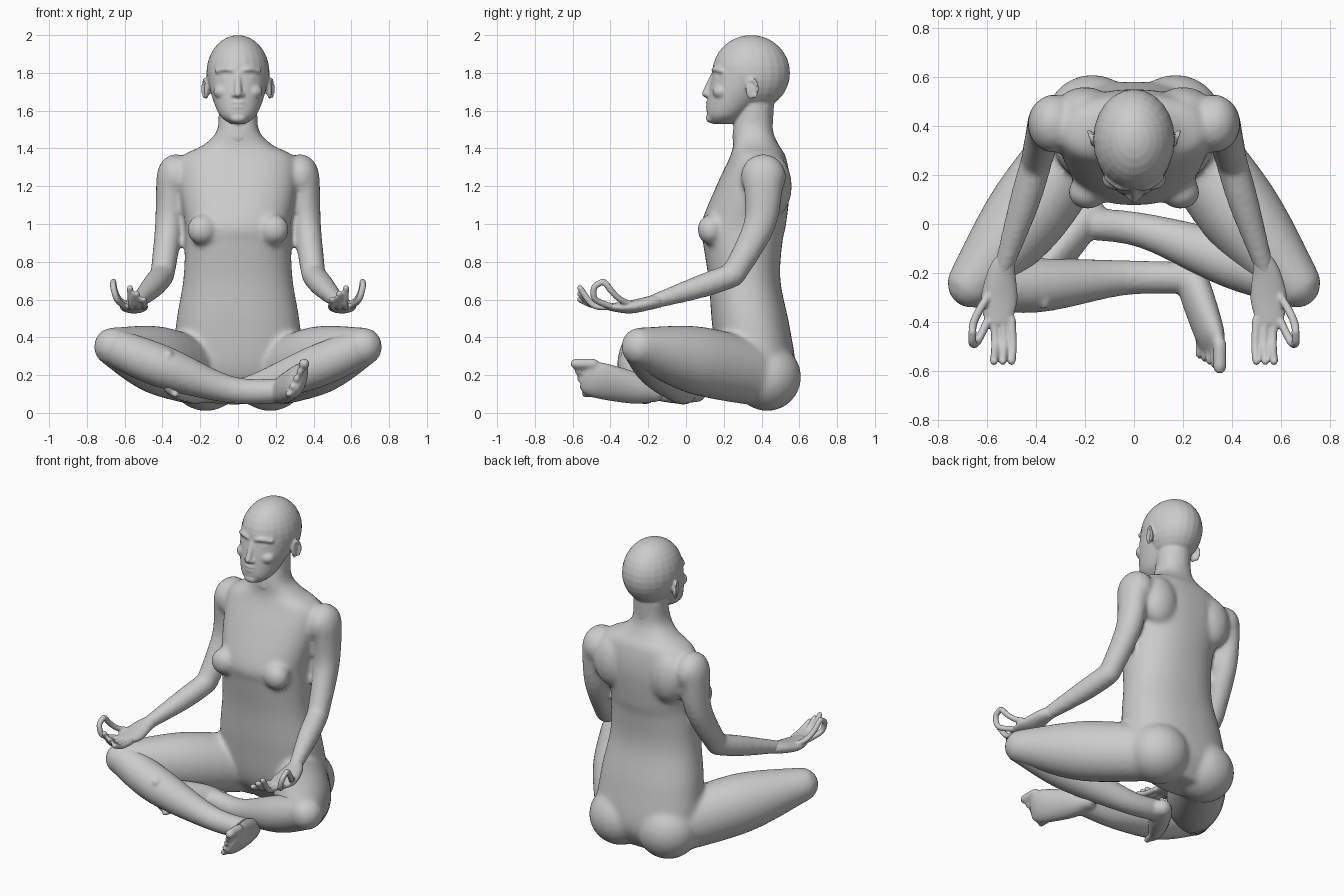
import bpy, bmesh
from math import cos, sin, tau, radians, copysign
from mathutils import Vector, Matrix

if "Cube" in bpy.data.objects:
    bpy.data.objects.remove(bpy.data.objects["Cube"])

# One matte colour for the whole figure
shade = (0.6, 0.6, 0.6, 1)
grey = bpy.data.materials.new("matte_grey")
grey.use_nodes = True
grey.diffuse_color = shade
grey.node_tree.nodes["Principled BSDF"].inputs["Base Color"].default_value = shade

UP, SIDE, BACK = Vector((0, 0, 1)), Vector((1, 0, 0)), Vector((0, 1, 0))
SAME, MIRROR = Matrix(), Matrix.Diagonal((-1, 1, 1, 1))
SIDES = {"left": SAME, "right": MIRROR}


def spline(rows, steps=6):
    """Smooth curve through rows of numbers (Catmull-Rom)."""
    rows = [Vector(row) for row in rows]
    last = len(rows) - 1
    curve = []
    for i in range(last):
        before, start, end, after = (rows[min(max(k, 0), last)] for k in range(i - 1, i + 3))
        pull_in, pull_out = (end - before) / 2, (after - start) / 2
        bend = start - end
        for step in range(steps):
            t = step / steps
            curve.append(start + t * (pull_in + t * (-3 * bend - 2 * pull_in - pull_out
                                                     + t * (2 * bend + pull_in + pull_out))))
    return curve + [rows[last]]


def skin(bm, rings):
    """Bridge rings of points into a closed tube."""
    loops = [[bm.verts.new(point) for point in ring] for ring in rings]
    for lower, upper in zip(loops, loops[1:]):
        for i in range(len(lower)):
            bm.faces.new((lower[i - 1], lower[i], upper[i], upper[i - 1]))
    bm.faces.new(loops[0][::-1])
    bm.faces.new(loops[-1])


def limb(bm, points, radii, place=SAME, ref=UP, flat=(1, 1), sides=24):
    """Round-ended tube; flat narrows it across ref from start to end."""
    curve = spline([(*point, radius) for point, radius in zip(points, radii)])
    centres = [Vector(row[:3]) for row in curve]
    last = len(curve) - 1
    rings = []
    for k, centre in enumerate(centres):
        along = (centres[min(k + 1, last)] - centres[max(k - 1, 0)]).normalized()
        tall = (ref - along * ref.dot(along)).normalized()
        wide = along.cross(tall) * (flat[0] + (flat[1] - flat[0]) * k / last)
        radius = curve[k][-1]
        bulge = radius * min(1, wide.length)
        angles = {0: (-80, -60, -30, 0), last: (0, 30, 60, 80)}.get(k, (0,))
        for angle in map(radians, angles):
            middle, size = centre + along * bulge * sin(angle), radius * cos(angle)
            rings.append([place @ (middle + size * (wide * cos(tau * i / sides) + tall * sin(tau * i / sides)))
                          for i in range(sides)])
    skin(bm, rings)


def stack(bm, rows, power=2.0, sides=48):
    """Level rounded sections; rows are height, front, back, half width."""
    def rounded(value):
        return copysign(abs(value) ** (2 / power), value)

    turns = [tau * i / sides for i in range(sides)]
    skin(bm, [[(half * rounded(cos(a)), (front + back) / 2 + (back - front) / 2 * rounded(sin(a)), height)
               for a in turns] for height, front, back, half in spline(rows)])


def ball(bm, centre, radii, place=SAME):
    bmesh.ops.create_uvsphere(bm, u_segments=24, v_segments=16, radius=1,
                              matrix=place @ Matrix.Translation(centre) @ Matrix.Diagonal((*radii, 1)))


def finish(name, bm, voxel, smoothing):
    """Fuse the overlapping volumes into one smooth surface."""
    bmesh.ops.recalc_face_normals(bm, faces=bm.faces)
    mesh = bpy.data.meshes.new(name)
    bm.to_mesh(mesh)
    bm.free()
    mesh.materials.append(grey)
    part = bpy.data.objects.new(name, mesh)
    bpy.context.collection.objects.link(part)
    fuse = part.modifiers.new("fuse", 'REMESH')
    fuse.mode, fuse.voxel_size, fuse.use_smooth_shade = 'VOXEL', voxel, True
    soften = part.modifiers.new("soften", 'SMOOTH')
    soften.factor, soften.iterations = 0.5, smoothing


# Joints of the left side
shoulder, elbow, wrist = (.35, .41, 1.25), (.4, .25, .73), (.54, -.2, .58)
hip, knee = (.17, .42, .2), (.66, -.24, .35)

# Body: torso, neck, arms and thighs
bm = bmesh.new()
stack(bm, [(.05, .3, .5, .17), (.2, .18, .58, .33), (.45, .14, .55, .33), (.7, .12, .5, .29),
           (.9, .09, .51, .28), (1, .08, .53, .28), (1.2, .16, .55, .31), (1.35, .23, .53, .3),
           (1.42, .25, .49, .18), (1.5, .25, .46, .11), (1.65, .28, .46, .1)], power=2.3)
for place in SIDES.values():
    ball(bm, (.17, .43, .19), (.19, .18, .18), place)     # seat
    ball(bm, (.19, .13, .97), (.08, .07, .08), place)     # chest
    ball(bm, (.2, .47, 1.2), (.12, .09, .16), place)      # shoulder blade
    ball(bm, (.33, .41, 1.25), (.1, .12, .12), place)     # shoulder
    limb(bm, [shoulder, (.365, .39, 1), elbow], [.11, .085, .065], place, ref=BACK, flat=(.75, 1))
    limb(bm, [elbow, (.45, .08, .67), wrist], [.065, .062, .037], place)
    limb(bm, [hip, (.43, .05, .28), knee], [.17, .18, .105], place, flat=(.9, 1))
finish("body", bm, .015, 8)

# Head with face and ears
bm = bmesh.new()
ball(bm, (0, .345, 1.8), (.167, .206, .2))
stack(bm, [(1.53, .14, .24, .04), (1.58, .11, .32, .1), (1.7, .12, .45, .145), (1.8, .14, .5, .16)])
limb(bm, [(0, .35, 1.45), (0, .37, 1.7)], [.105, .1], ref=BACK)
limb(bm, [(0, .145, 1.79), (0, .104, 1.69)], [.014, .02], ref=SIDE)   # nose
ball(bm, (0, .124, 1.643), (.04, .02, .01))               # upper lip
ball(bm, (0, .124, 1.62), (.036, .02, .01))               # lower lip
ball(bm, (0, .135, 1.56), (.045, .03, .026))              # chin
rim = [radians(angle) for angle in range(-60, 211, 45)]
for place in SIDES.values():
    ball(bm, (.02, .122, 1.683), (.016, .02, .014), place)   # nostril
    ball(bm, (.062, .18, 1.772), (.032, .03, .018), place)   # eye
    ball(bm, (.08, .185, 1.7), (.05, .045, .04), place)      # cheek
    ball(bm, (.167, .345, 1.71), (.012, .03, .05), place)    # ear
    limb(bm, [(.02, .15, 1.81), (.06, .153, 1.82), (.11, .19, 1.81)], [.014] * 3, place)   # brow
    limb(bm, [(.176 + .01 * cos(a), .35 + .028 * cos(a), 1.715 + .05 * sin(a)) for a in rim],
         [.008] * len(rim), place, ref=SIDE, sides=12)       # ear rim
finish("head", bm, .008, 2)

# Hands, palm up with thumb and index finger touching
index_finger = [(.6, -.4, .565), (.64, -.48, .6), (.66, -.485, .665), (.66, -.44, .695)]
thumb = [(.58, -.27, .57), (.625, -.34, .595), (.65, -.39, .64), (.66, -.425, .685)]
for name, place in SIDES.items():
    bm = bmesh.new()
    limb(bm, [(.52, -.14, .595), wrist, (.55, -.3, .56), (.555, -.4, .56)], [.037, .036, .034, .02],
         place, flat=(1, 2.8))
    fingers = [index_finger, thumb]
    for i in range(3):
        x = .5 + .036 * i
        fingers.append([(x, -.39, .56), (x - .005, -.49, .57), (x, -.56, .6 + .03 * i)])
    for path in fingers:
        limb(bm, path, [.017] * len(path), place, sides=12)
    finish(name + "_hand", bm, .007, 2)

# Lower legs with feet; the left one is tucked behind the right
tuck = (Matrix.Translation((-.17, 0, 0)) @ Matrix.Rotation(radians(-18), 4, 'Z')
        @ Matrix.Translation((.2, .22, 0)) @ MIRROR)
shins = {"right": (SAME, [MIRROR @ Vector(knee), (-.4, -.25, .245), (-.05, -.22, .125), (.2, -.22, .115)]),
         "left": (tuck, [knee, (.4, -.15, .24), (.05, -.03, .12), (-.17, 0, .12)])}
lean = Vector((.4, 0, 1))
for name, (place, path) in shins.items():
    bm = bmesh.new()
    limb(bm, path, [.1, .112, .072, .065])
    limb(bm, [(.22, -.17, .11), (.25, -.27, .13), (.31, -.45, .17), (.33, -.52, .19)], [.055, .085, .1, .09],
         place, ref=lean, flat=(1, .3))
    for i in range(5):
        x, z, size = .35 - .02 * i, .26 - .04 * i, .019 if i else .028
        limb(bm, [(x, -.49 + .01 * i, z), (x, -.585 + .013 * i, z)], [size] * 2, place, sides=12)
    if name == "right":
        ball(bm, (-.365, -.3, .31), (.024, .05, .024))       # shin knob
    finish(name + "_lower_leg", bm, .011, 3)
